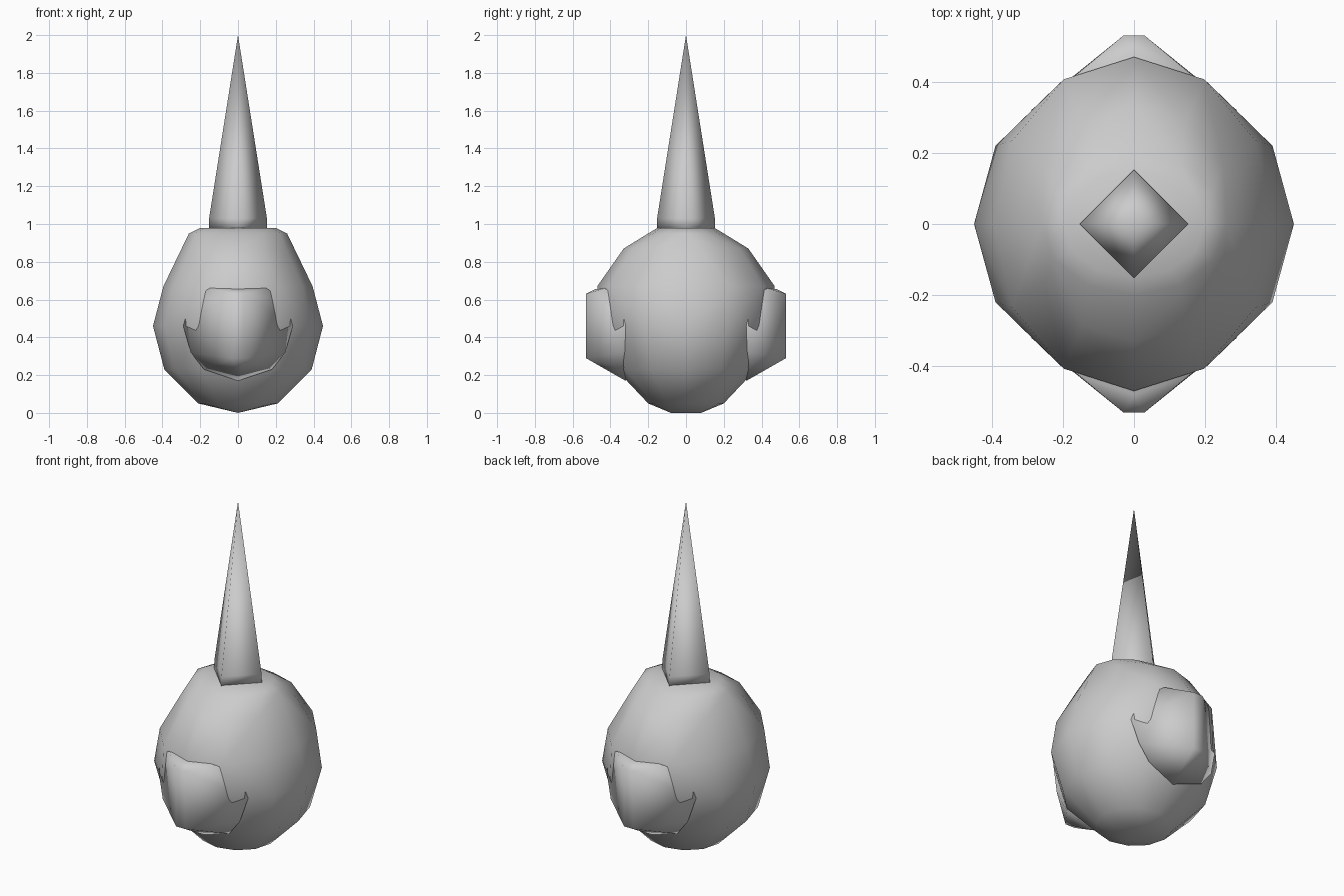
import bpy, bmesh
from math import sin, cos, pi

if "Cube" in bpy.data.objects:
    bpy.data.objects.remove(bpy.data.objects["Cube"])

grey = bpy.data.materials.new("plain_grey")
grey.use_nodes = True
colour = (0.6, 0.6, 0.6, 1)
grey.diffuse_color = colour
grey.node_tree.nodes["Principled BSDF"].inputs["Base Color"].default_value = colour


def hull(name, points):
    """Smooth-shaded convex solid around the points."""
    bm = bmesh.new()
    for p in points:
        bm.verts.new(p)
    bmesh.ops.remove_doubles(bm, verts=bm.verts, dist=0.001)
    res = bmesh.ops.convex_hull(bm, input=bm.verts)
    spare = {v for v in res["geom_interior"] + res["geom_unused"]
             if isinstance(v, bmesh.types.BMVert)}
    bmesh.ops.delete(bm, geom=list(spare), context="VERTS")
    bmesh.ops.recalc_face_normals(bm, faces=bm.faces)
    for f in bm.faces:
        f.smooth = True
    mesh = bpy.data.meshes.new(name)
    bm.to_mesh(mesh)
    bm.free()
    mesh.materials.append(grey)
    ob = bpy.data.objects.new(name, mesh)
    bpy.context.collection.objects.link(ob)
    return ob


def ring(z, rx, ry, sides):
    return [(rx * cos(2 * pi * i / sides), ry * sin(2 * pi * i / sides), z)
            for i in range(sides)]


# Faceted egg body: height, half width, half depth
profile = [(0, 0, 0.08), (0.05, 0.21, 0.2), (0.23, 0.39, 0.37), (0.46, 0.45, 0.44),
           (0.67, 0.395, 0.47), (0.87, 0.29, 0.33), (0.95, 0.26, 0.2), (0.98, 0.2, 0.15)]
hull("body", [p for row in profile for p in ring(*row, 12)])

# Wedge-shaped bulges on the front and back, with an upright ridge
half = [(0.03, 0.53, 0.29), (0.03, 0.53, 0.63), (0.15, 0.43, 0.66), (0.25, 0.35, 0.6),
        (0.29, 0.32, 0.46), (0.25, 0.34, 0.32), (0.18, 0.34, 0.23), (0, 0.32, 0.17),
        (0, 0.48, 0.655), (0, 0.1, 0.45)]
for name, side in (("front_bulge", -1), ("back_bulge", 1)):
    hull(name, [(sx * x, side * y, z) for x, y, z in half for sx in (-1, 1)])

# Four-sided spike with a short upright collar
hull("spike", ring(0.97, 0.155, 0.155, 4) + ring(1.03, 0.153, 0.153, 4) + [(0, 0, 2)])
